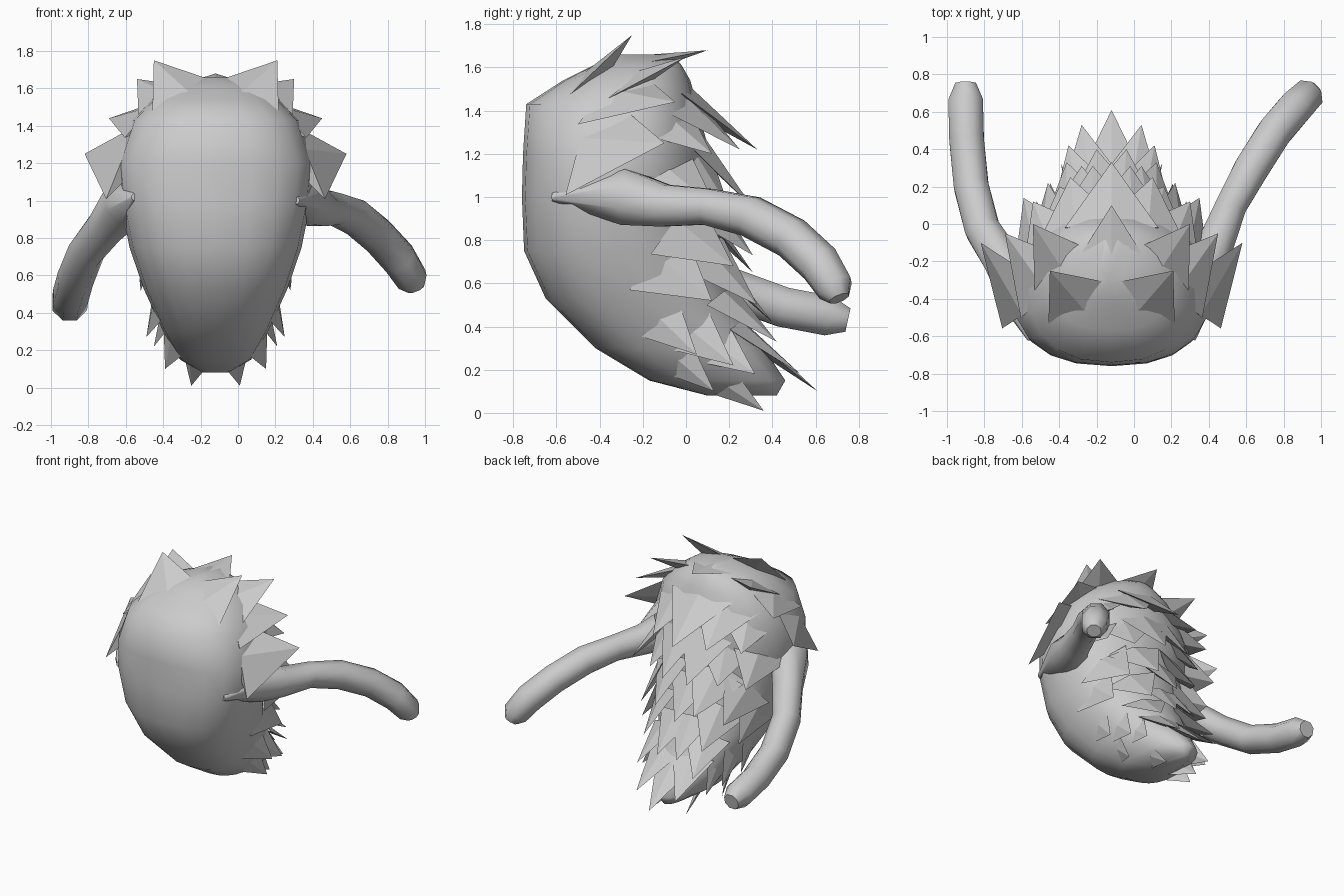
import bpy, bmesh, math
from mathutils import Vector

CX = -0.12  # symmetry line of the shaggy body


def make_object(name, bm, angle):
    bmesh.ops.recalc_face_normals(bm, faces=bm.faces)
    me = bpy.data.meshes.new(name)
    bm.to_mesh(me)
    bm.free()
    ob = bpy.data.objects.new(name, me)
    bpy.context.collection.objects.link(ob)
    if angle:
        bpy.ops.object.select_all(action='DESELECT')
        ob.select_set(True)
        bpy.context.view_layer.objects.active = ob
        bpy.ops.object.shade_smooth_by_angle(angle=math.radians(angle))
    return ob


def loft(name, rings, angle):
    bm = bmesh.new()
    vs = [[bm.verts.new(p) for p in r] for r in rings]
    n = len(rings[0])
    for a, b in zip(vs, vs[1:]):
        for i in range(n):
            j = (i + 1) % n
            bm.faces.new((a[i], a[j], b[j], b[i]))
    bm.faces.new(vs[0])
    bm.faces.new(vs[-1])
    return make_object(name, bm, angle)


def spow(v, e):
    return math.copysign(abs(v) ** e, v)


# Body: horizontal sections (z, front y, widest y, back y, half width)
SECTIONS = [
    (1.66, -.32, -.22, -.06, .06),
    (1.61, -.43, -.25, -.02, .24),
    (1.54, -.57, -.26, .02, .34),
    (1.43, -.74, -.28, .05, .45),
    (1.20, -.755, -.32, .11, .53),
    (1.00, -.76, -.37, .07, .51),
    (.75, -.75, -.32, .13, .46),
    (.53, -.65, -.22, .22, .385),
    (.30, -.42, -.06, .36, .28),
    (.15, -.17, .10, .46, .19),
    (.08, .10, .22, .42, .07),
]
rings = []
for z, yf, ym, yb, hw in SECTIONS:
    ring = []
    for i in range(20):
        a = 2 * math.pi * i / 20
        s, c = math.sin(a), math.cos(a)
        if c > 0:   # rounded, fairly flat front
            ring.append((CX + hw * spow(s, .85), ym + (yf - ym) * c ** .75, z))
        else:       # narrower back
            ring.append((CX + hw * spow(s, 1.05), ym + (yb - ym) * abs(c) ** .9, z))
    rings.append(ring)
loft("shaggy_body", rings, 80)


# Arms: eight-sided bent tubes flaring out of the body
def arm(name, path):
    pts = [Vector(p[:3]) for p in path]
    rs = []
    for k, p in enumerate(pts):
        d = (pts[min(k + 1, len(pts) - 1)] - pts[max(k - 1, 0)]).normalized()
        u = d.cross(Vector((0, 0, 1))).normalized()
        v = u.cross(d)
        rs.append([p + path[k][3] * (u * math.cos(t) + v * math.sin(t))
                   for t in [(i + .5) * math.pi / 4 for i in range(8)]])
    loft(name, rs, 50)


arm("right_arm", [(.31, -.62, 1.0, .02), (.35, -.28, 1.0, .14),
                  (.44, -.10, .96, .105), (.52, .10, .955, .09),
                  (.63, .30, .91, .10), (.75, .49, .81, .10),
                  (.86, .62, .69, .10), (.93, .69, .58, .09),
                  (.95, .71, .53, .05)])
arm("left_arm", [(-.55, -.62, 1.02, .02), (-.59, -.38, 1.0, .14),
                 (-.70, -.20, .87, .11), (-.81, -.03, .73, .10),
                 (-.87, .2, .58, .10), (-.895, .45, .49, .10),
                 (-.90, .66, .45, .10), (-.90, .75, .43, .06)])


# Fur locks: broad flat-faced wedges, mirrored about the body centre
def lock(bm, tip, root, w, sign):
    t = Vector((CX + sign * tip[0], tip[1], tip[2]))
    r = Vector((CX + sign * root[0], root[1], root[2]))
    d = t - r
    out = r - Vector((CX, -.3, 0.75))
    out.z *= .7
    side = d.cross(out).normalized() * w / 2
    up = side.cross(d).normalized()
    if up.dot(out) < 0:
        up = -up
    a, b = r + side, r - side
    top, low = r + up * w * .1, r - up * w * .12
    v = [bm.verts.new(p) for p in (t, a, top, b, low)]
    for f in ((0, 1, 2), (0, 2, 3), (0, 3, 4), (0, 4, 1)):
        bm.faces.new([v[i] for i in f])
    bm.faces.new((v[4], v[3], v[2], v[1]))


def locks(name, table):
    bm = bmesh.new()
    for x, y, z, rx, ry, rz, w in table:
        for sign in ((1, -1) if x > 0 else (1,)):
            lock(bm, (x, y, z), (rx, ry, rz), w, sign)
    make_object(name, bm, 0)


locks("crown_locks", [
    (.33, -.25, 1.75, .14, -.44, 1.54, .48),
    (.00, .10, 1.68, .00, -.30, 1.60, .50),
    (.42, .00, 1.65, .22, -.28, 1.52, .46),
    (.57, -.05, 1.44, .32, -.36, 1.46, .50),
    (.70, -.10, 1.25, .44, -.46, 1.24, .58),
])
locks("back_locks", [
    (.00, .33, 1.22, .00, -.02, 1.48, .50),
    (.22, .25, 1.22, .18, -.06, 1.46, .48),
    (.42, .12, 1.20, .30, -.14, 1.38, .46),
    (.47, .14, .95, .38, -.14, 1.14, .46),
    (.28, .20, .95, .22, .00, 1.20, .44),
    (.10, .31, .95, .10, .05, 1.26, .40),
    (.16, .31, .73, .18, .06, .98, .40),
    (.34, .22, .68, .34, -.06, .88, .42),
    (.00, .31, .65, .00, .08, .92, .36),
    (.40, .12, .52, .36, -.14, .72, .40),
    (.24, .33, .50, .22, .08, .74, .38),
])
locks("tail_locks", [
    (.00, .61, .10, .00, .28, .36, .32),
    (.16, .53, .18, .11, .24, .40, .30),
    (.23, .42, .33, .17, .16, .54, .32),
    (.08, .40, .42, .06, .18, .66, .30),
    (.13, .36, .01, .12, .10, .20, .26),
    (.27, .13, .10, .21, -.08, .30, .28),
    (.27, .32, .18, .20, .08, .36, .28),
    (.33, .22, .22, .26, -.02, .42, .30),
    (.37, .05, .27, .30, -.16, .48, .30),
])
